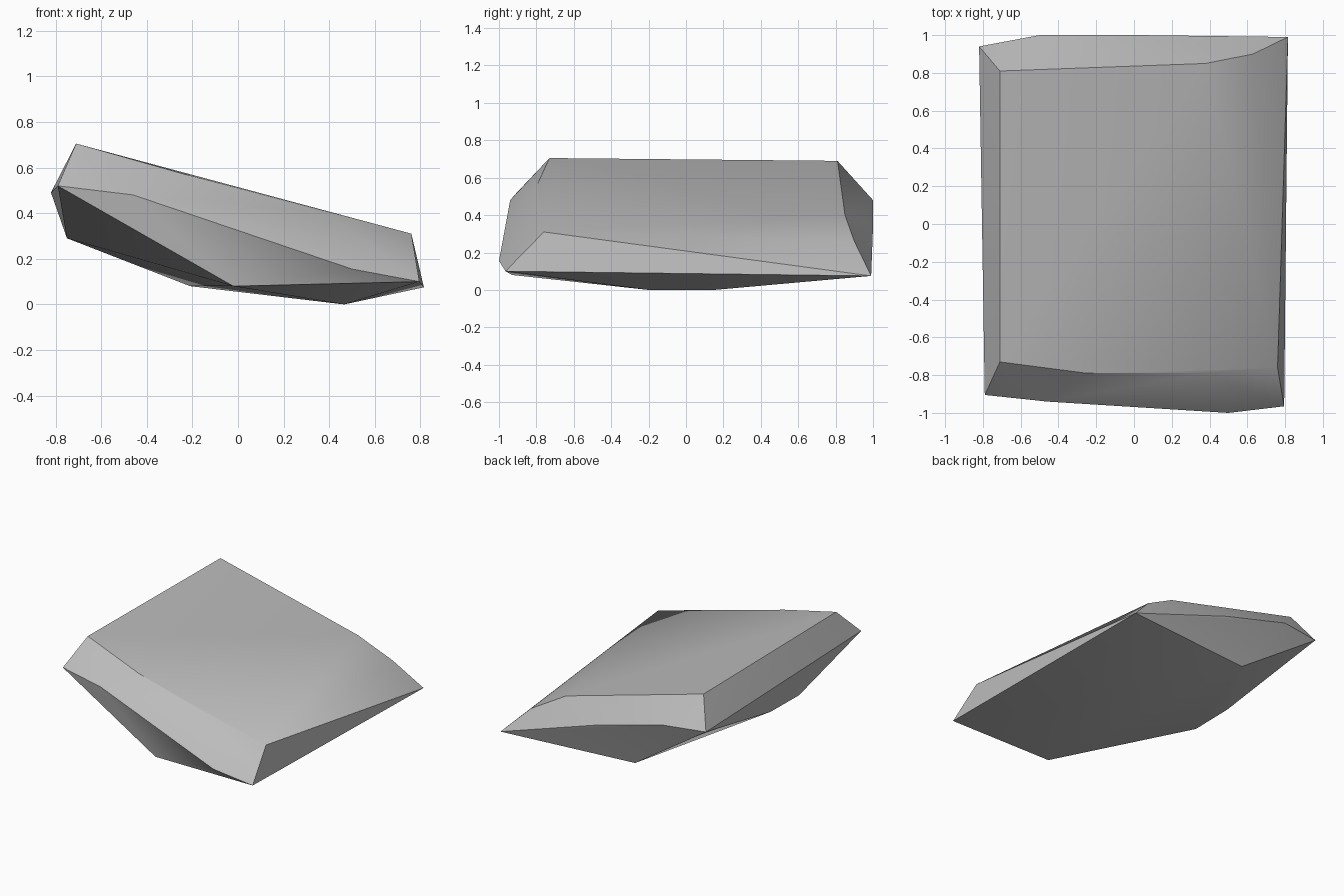
import bpy
import bmesh
import math

cube = bpy.data.objects.get("Cube")
if cube:
    bpy.data.objects.remove(cube, do_unlink=True)

# Corner loops of the tilted slab, listed from its high end to its low end
top_front = [(-0.71, -0.73, 0.705), (-0.25, -0.79, 0.575), (0.38, -0.79, 0.405), (0.76, -0.76, 0.31)]
top_back = [(-0.71, 0.81, 0.69), (0.38, 0.85, 0.40), (0.63, 0.90, 0.26)]
rim_front = [(-0.79, -0.905, 0.52), (-0.46, -0.94, 0.48), (0.50, -1.0, 0.155), (0.795, -0.965, 0.10)]
rim_back = [(-0.82, 0.94, 0.49), (-0.50, 1.0, 0.48), (0.02, 1.0, 0.34), (0.815, 0.99, 0.075)]
underside = [(-0.75, -0.24, 0.29), (-0.75, 0.09, 0.295), (-0.02, -0.93, 0.08),
             (-0.21, 0.89, 0.08), (0.465, -0.20, 0.0), (0.465, 0.15, 0.0)]

# Wrap the loops in one chiselled convex skin
bm = bmesh.new()
for point in top_front + top_back + rim_front + rim_back + underside:
    bm.verts.new(point)
hull = bmesh.ops.convex_hull(bm, input=bm.verts)
unused = {g for g in hull["geom_interior"] + hull["geom_unused"] if isinstance(g, bmesh.types.BMVert)}
bmesh.ops.delete(bm, geom=list(unused), context="VERTS")
bmesh.ops.recalc_face_normals(bm, faces=bm.faces)
mesh = bpy.data.meshes.new("rock_slab")
bm.to_mesh(mesh)
bm.free()
rock = bpy.data.objects.new("rock_slab", mesh)
bpy.context.collection.objects.link(rock)

# Plain stone colour
stone = bpy.data.materials.new("stone_grey")
stone.use_nodes = True
colour = (0.5, 0.5, 0.5, 1.0)
stone.diffuse_color = colour
stone.node_tree.nodes["Principled BSDF"].inputs["Base Color"].default_value = colour
mesh.materials.append(stone)

# Soft facets with crisp main ridges
bpy.ops.object.select_all(action="DESELECT")
rock.select_set(True)
bpy.context.view_layer.objects.active = rock
bpy.ops.object.shade_smooth_by_angle(angle=math.radians(30))
